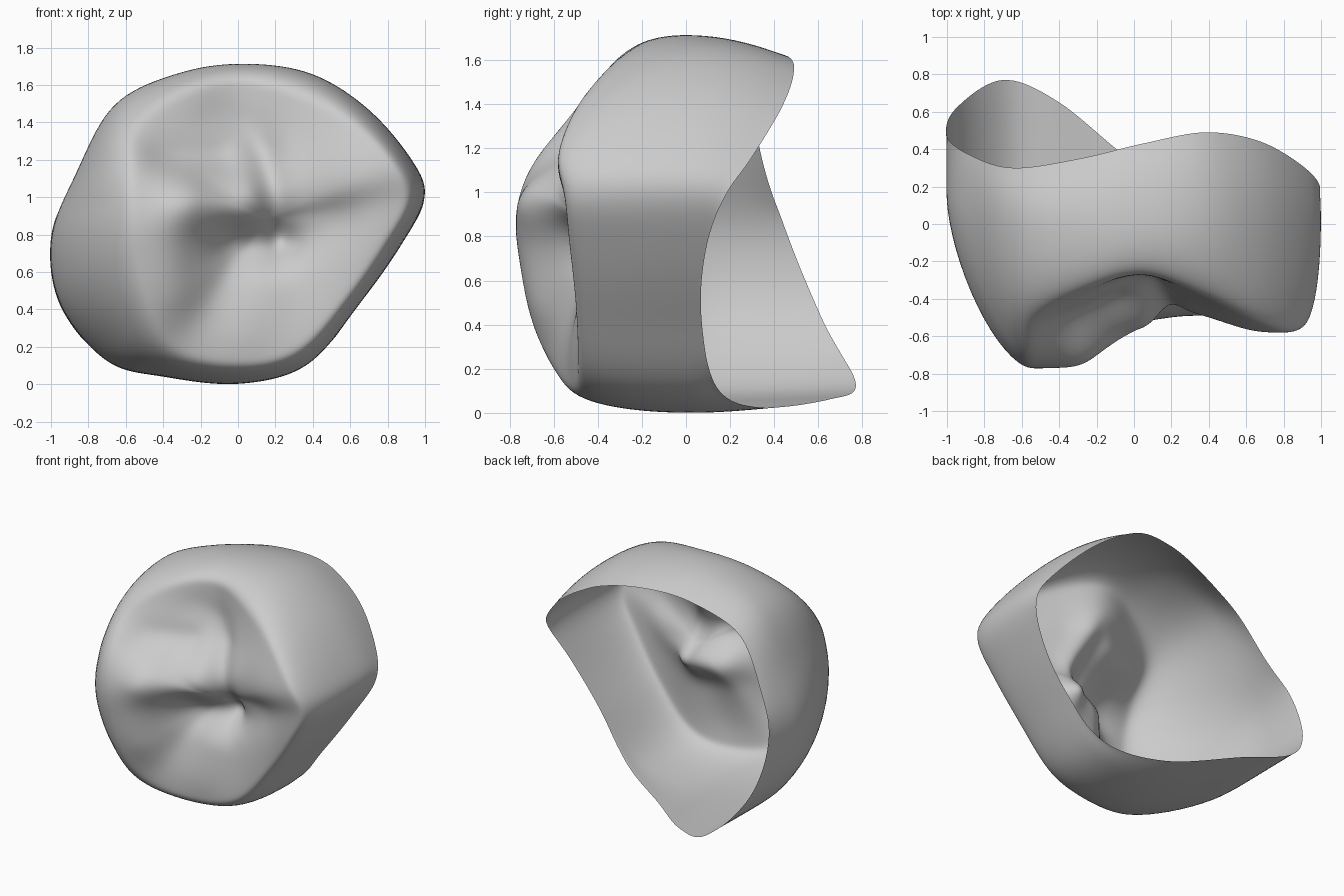
import bpy, bmesh
from math import sin, cos, pi, exp, hypot

if "Cube" in bpy.data.objects:
    bpy.data.objects.remove(bpy.data.objects["Cube"])

# stations clockwise from the top: widest outline x, z, rim y, biting-edge x, z, y
STATIONS = [
    (0.05, 1.715, 0.43, 0.05, 1.60, -0.27), (0.40, 1.66, 0.49, 0.38, 1.50, -0.39),
    (0.70, 1.47, 0.44, 0.63, 1.36, -0.51), (0.93, 1.20, 0.30, 0.82, 1.17, -0.58),
    (1.00, 1.00, 0.18, 0.89, 0.98, -0.55), (0.87, 0.74, 0.09, 0.78, 0.77, -0.53),
    (0.65, 0.43, 0.07, 0.58, 0.48, -0.50), (0.37, 0.10, 0.14, 0.33, 0.20, -0.49),
    (0.00, 0.00, 0.33, 0.05, 0.12, -0.51), (-0.40, 0.04, 0.65, -0.30, 0.17, -0.58),
    (-0.70, 0.12, 0.77, -0.46, 0.38, -0.69), (-0.95, 0.42, 0.62, -0.54, 0.65, -0.75),
    (-1.00, 0.78, 0.47, -0.57, 0.90, -0.77), (-0.87, 1.12, 0.36, -0.57, 1.13, -0.70),
    (-0.66, 1.50, 0.30, -0.52, 1.36, -0.51), (-0.30, 1.67, 0.35, -0.25, 1.55, -0.35),
]
# ridges and pits of the biting face: x0, z0, x1, z1, radius, y offset
FEATURES = [
    (-0.22, 1.00, 0.02, 0.99, 0.19, -0.17),
    (-0.38, 0.50, -0.38, 0.90, 0.16, -0.06),
    (0.60, 1.12, 0.38, 1.08, 0.22, -0.05),
    (0.08, 0.25, 0.14, 0.50, 0.18, -0.05),
    (-0.12, 1.45, 0.08, 1.36, 0.12, 0.05),
    (-0.42, 1.23, -0.10, 1.22, 0.08, 0.05),
    (-0.02, 0.75, 0.18, 0.76, 0.12, 0.08),
    (0.14, 1.24, 0.24, 0.78, 0.08, 0.05),
    (0.28, 0.76, 0.55, 0.84, 0.12, 0.03),
]
CX, CZ, CY = 0.15, 0.88, -0.39
SEG, WALL, ROUND, FACE = 160, 10, 16, 40


def station(u):
    """Smooth closed interpolation through the stations."""
    n = len(STATIONS)
    i, t = int(u), u - int(u)
    p = [STATIONS[(i + k) % n] for k in (-1, 0, 1, 2)]
    return [0.5 * (2*b + (c - a)*t + (2*a - 5*b + 4*c - d)*t*t + (3*b - a - 3*c + d)*t**3)
            for a, b, c, d in zip(*p)]


def relief(x, z):
    total = 0
    for x0, z0, x1, z1, rad, amp in FEATURES:
        dx, dz = x1 - x0, z1 - z0
        t = max(0, min(1, ((x - x0)*dx + (z - z0)*dz) / (dx*dx + dz*dz)))
        d = hypot(x - x0 - t*dx, z - z0 - t*dz)
        total += amp * exp(-(d / rad)**2)
    return total


def column(u):
    """Points from the open rim, round the shoulder, to the middle of the face."""
    bx, bz, rim, ex, ez, ey = station(u)
    gap = hypot(bx - ex, bz - ez)
    start = min(0.35 * max(0, gap - 0.1), rim - 0.08)
    # the wall draws in a little towards the rim, most at the top
    top = max(0, min(1, (bz - 0.9) / 0.7))
    low = max(0, min(1, (0.25 - bz) / 0.25))
    pts = []
    for i in range(WALL):
        t = i / WALL
        q = (1 - t)**2
        pts.append((bx * (1 - 0.04*top*q), rim + (start - rim)*t,
                    bz - 0.09*top*q + 0.025*low*q))
    power = 2 / max(1.5, 2.35 - 2.2*gap)
    for i in range(ROUND):
        a = i / ROUND * pi / 2
        s = 1 - max(0, cos(a))**power
        pts.append((bx + (ex - bx)*s, start + (ey - start)*sin(a)**power, bz + (ez - bz)*s))
    for i in range(FACE):
        r = 1 - i / FACE
        x, z = CX + (ex - CX)*r, CZ + (ez - CZ)*r
        y = CY + (ey - CY)*r*r*(3 - 2*r) + relief(x, z)*(1 - r**2.5)
        pts.append((x, y, z))
    return pts


# open crown shell
bm = bmesh.new()
cols = [[bm.verts.new(p) for p in column(j / SEG * len(STATIONS))] for j in range(SEG)]
middle = bm.verts.new((CX, CY + relief(CX, CZ), CZ))
for j in range(SEG):
    a, b = cols[j], cols[(j + 1) % SEG]
    for i in range(len(a) - 1):
        bm.faces.new((a[i], a[i + 1], b[i + 1], b[i]))
    bm.faces.new((a[-1], middle, b[-1]))
# soften the shoulder while keeping the rim
inner = [v for v in bm.verts if not v.is_boundary]
for _ in range(8):
    bmesh.ops.smooth_vert(bm, verts=inner, factor=0.5, use_axis_x=True, use_axis_y=True, use_axis_z=True)
bmesh.ops.recalc_face_normals(bm, faces=bm.faces)
probe = min(bm.faces, key=lambda f: f.calc_center_median().z)
if probe.normal.z > 0:
    bmesh.ops.reverse_faces(bm, faces=bm.faces)
for f in bm.faces:
    f.smooth = True
mesh = bpy.data.meshes.new("crown_shell")
bm.to_mesh(mesh)
bm.free()
bpy.context.collection.objects.link(bpy.data.objects.new("crown_shell", mesh))
